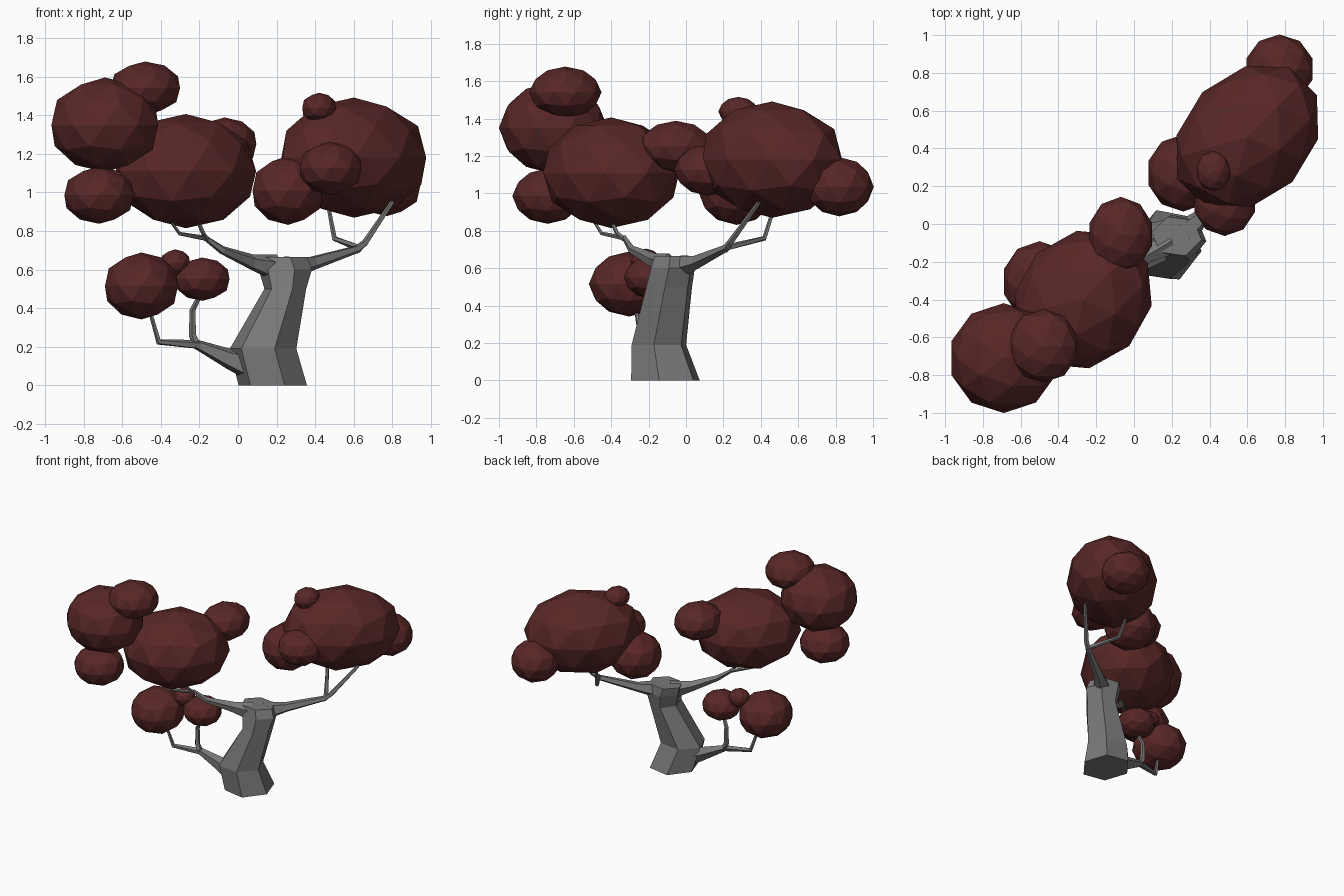
import bpy, bmesh, math
from mathutils import Vector, Matrix

cube = bpy.data.objects.get("Cube")
if cube:
    bpy.data.objects.remove(cube, do_unlink=True)


def make_material(name, colour):
    mat = bpy.data.materials.new(name)
    mat.use_nodes = True
    mat.diffuse_color = colour
    shader = mat.node_tree.nodes["Principled BSDF"]
    shader.inputs["Base Color"].default_value = colour
    shader.inputs["Roughness"].default_value = 0.9
    return mat


bark = make_material("grey bark", (0.19, 0.19, 0.19, 1))
leaf = make_material("dark red leaves", (0.1, 0.02, 0.02, 1))


def finish(name, bm, mat):
    """Turn a bmesh into a flat-shaded object of one colour."""
    bmesh.ops.recalc_face_normals(bm, faces=bm.faces[:])
    mesh = bpy.data.meshes.new(name)
    bm.to_mesh(mesh)
    bm.free()
    mesh.materials.append(mat)
    bpy.context.collection.objects.link(bpy.data.objects.new(name, mesh))


def loft(name, rings, mat):
    """Skin a row of equal rings of points and cap both ends."""
    bm = bmesh.new()
    loops = [[bm.verts.new(p) for p in ring] for ring in rings]
    for low, high in zip(loops, loops[1:]):
        for i in range(len(low)):
            j = (i + 1) % len(low)
            bm.faces.new((low[i], low[j], high[j], high[i]))
    bm.faces.new(loops[0])
    bm.faces.new(loops[-1])
    finish(name, bm, mat)


def limb(name, path, sides=5):
    """Tapered branch; each path point is x, y, z, radius."""
    points = [Vector(p[:3]) for p in path]
    rings = []
    for i, p in enumerate(points):
        before = points[max(i - 1, 0)]
        after = points[min(i + 1, len(points) - 1)]
        turn = Vector((0, 0, 1)).rotation_difference(after - before)
        # Undo the spin about the axis so neighbouring rings line up
        axis = (after - before).normalized()
        side = axis.cross(Vector((1, -1, 0))).normalized()
        other = axis.cross(side)
        ring = []
        for k in range(sides):
            a = math.tau * k / sides
            ring.append(p + path[i][3] * (side * math.cos(a) + other * math.sin(a)))
        rings.append(ring)
    loft(name, rings, bark)


def clump(name, centre, size, yaw=0):
    """Faceted ball of leaves."""
    bm = bmesh.new()
    place = (Matrix.Translation(centre) @ Matrix.Rotation(math.radians(yaw), 4, "Z")
             @ Matrix.Diagonal((*size, 1)))
    bmesh.ops.create_icosphere(bm, subdivisions=2, radius=1.02, matrix=place)
    finish(name, bm, leaf)


# Trunk: six-sided rings given as centre x, centre y, half width, half depth, height
trunk = []
for cx, cy, rx, ry, z in [(.18, -.11, .18, .195, 0), (.13, -.145, .175, .155, .19),
                          (.245, -.09, .11, .13, .5), (.245, -.07, .14, .125, .6),
                          (.225, -.065, .135, .11, .665)]:
    angles = [math.radians(60 * k - 70) for k in range(6)]
    trunk.append([(cx + rx * math.cos(a), cy + ry * math.sin(a), z) for a in angles])
loft("trunk", trunk, bark)

# Low branch with two twigs
limb("low_branch", [(.1, -.14, .1, .1), (-.04, -.15, .135, .055), (-.22, -.18, .215, .025)])
limb("low_inner_twig", [(-.21, -.18, .2, .025), (-.235, -.18, .26, .02),
                        (-.235, -.18, .39, .016), (-.19, -.2, .48, .012)])
limb("low_outer_twig", [(-.2, -.18, .21, .025), (-.41, -.24, .225, .017), (-.46, -.27, .4, .01)])

# Upper front branch with two twigs
limb("front_branch", [(.19, -.1, .61, .07), (.07, -.17, .64, .04),
                      (-.08, -.29, .7, .022), (-.17, -.33, .765, .014)])
limb("front_inner_twig", [(-.16, -.33, .755, .014), (-.18, -.37, .79, .012), (-.22, -.41, .88, .01)])
limb("front_outer_twig", [(-.16, -.33, .76, .014), (-.3, -.45, .785, .01), (-.37, -.51, .88, .007)])

# Upper back branch with two twigs
limb("back_branch", [(.27, -.04, .61, .07), (.39, .06, .635, .038), (.63, .22, .71, .02)])
limb("back_outer_twig", [(.61, .21, .7, .022), (.66, .24, .74, .018), (.8, .39, .95, .012)])
limb("back_inner_twig", [(.63, .22, .71, .018), (.5, .42, .76, .014), (.47, .47, .92, .01)])

# Front canopy
clump("front_main_clump", (-.27, -.4, 1.11), (.39, .34, .29), 45)
clump("front_outer_clump", (-.69, -.71, 1.35), (.285, .285, .24))
clump("front_top_clump", (-.48, -.645, 1.54), (.185, .19, .135))
clump("front_lower_clump", (-.72, -.74, .985), (.185, .185, .145))
clump("front_inner_clump", (-.07, -.055, 1.25), (.17, .195, .135))

# Low canopy
clump("low_main_clump", (-.5, -.305, .515), (.195, .21, .17))
clump("low_inner_clump", (-.185, -.19, .55), (.145, .14, .11))
clump("low_top_clump", (-.325, -.215, .635), (.078, .08, .068))

# Back canopy
clump("back_main_clump", (.6, .46, 1.18), (.43, .33, .305), 45)
clump("back_outer_clump", (.77, .82, 1.035), (.18, .18, .155))
clump("back_inner_clump", (.26, .27, 1.01), (.19, .2, .175))
clump("back_side_clump", (.48, .12, 1.125), (.165, .18, .135))
clump("back_top_clump", (.42, .28, 1.437), (.09, .105, .077))
